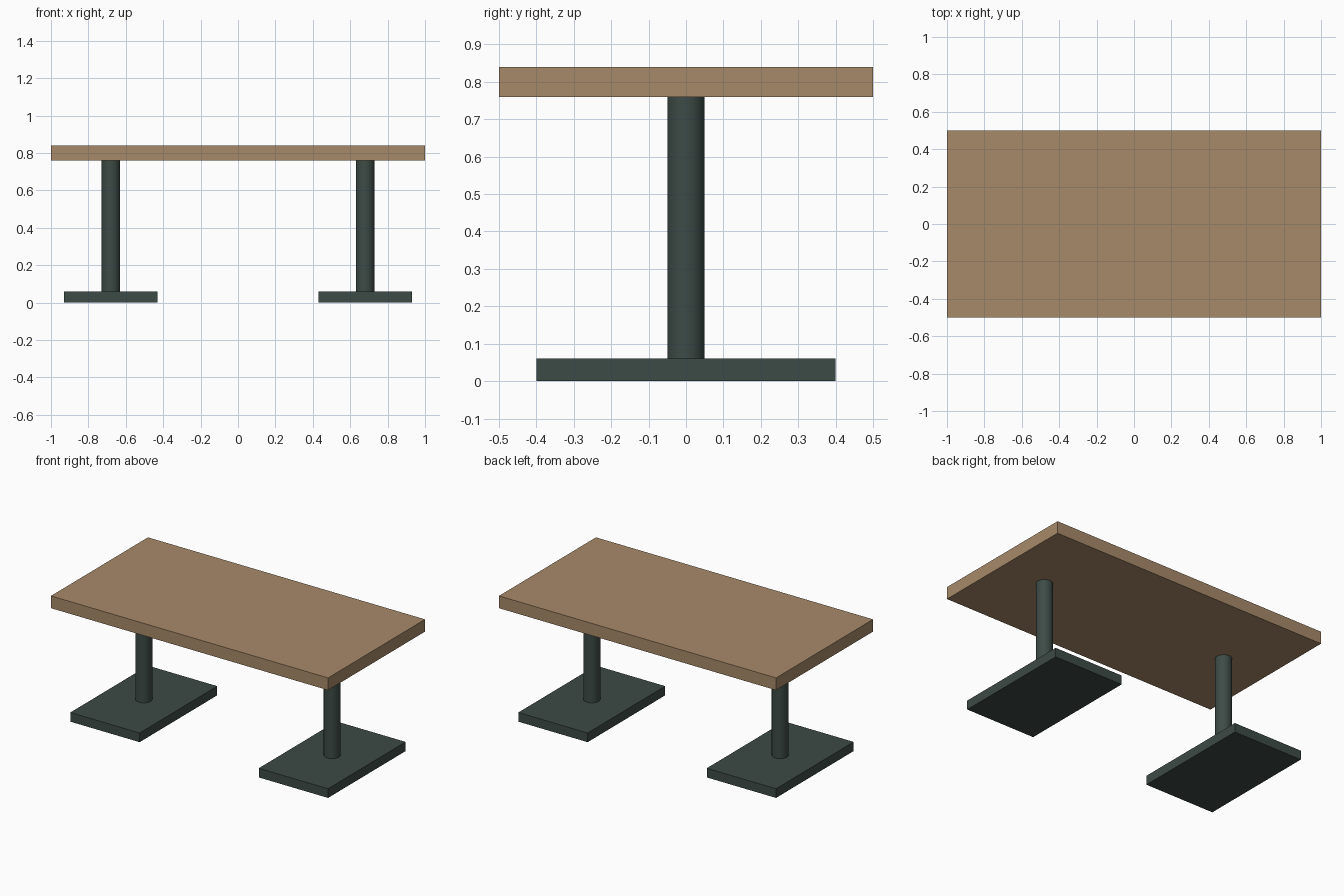
import bpy
import math

cube = bpy.data.objects.get("Cube")
if cube:
    bpy.data.objects.remove(cube, do_unlink=True)


def make_material(name, rgb):
    mat = bpy.data.materials.new(name)
    mat.use_nodes = True
    color = (*rgb, 1.0)
    mat.diffuse_color = color
    for node in mat.node_tree.nodes:
        if node.type == "BSDF_PRINCIPLED":
            node.inputs["Base Color"].default_value = color
    return mat


wood = make_material("tan wood", (0.39, 0.255, 0.142))
metal = make_material("dark green metal", (0.046, 0.07, 0.061))


def add_box(name, x, size, z_low, mat):
    bpy.ops.mesh.primitive_cube_add(size=1, location=(x, 0, z_low + size[2] / 2))
    obj = bpy.context.object
    obj.name = name
    obj.scale = size
    bpy.ops.object.transform_apply(location=False, rotation=False, scale=True)
    obj.data.materials.append(mat)


def add_column(name, x, radius, z_low, z_high, mat):
    bpy.ops.mesh.primitive_cylinder_add(
        vertices=32, radius=radius, depth=z_high - z_low,
        location=(x, 0, (z_low + z_high) / 2))
    obj = bpy.context.object
    obj.name = name
    obj.data.materials.append(mat)
    bpy.ops.object.shade_smooth_by_angle(angle=math.radians(30))


# Sizes shared by the parts
base_height = 0.06
top_low = 0.76
leg_x = 0.68

# Table top
add_box("table_top", 0, (2.0, 1.0, 0.08), top_low, wood)

# Pedestal on each side: flat base plate and round column
for side, sign in (("left", 1), ("right", -1)):
    x = sign * leg_x
    add_box(f"{side}_base_plate", x, (0.5, 0.8, base_height), 0, metal)
    add_column(f"{side}_column", x, 0.05, base_height, top_low, metal)
